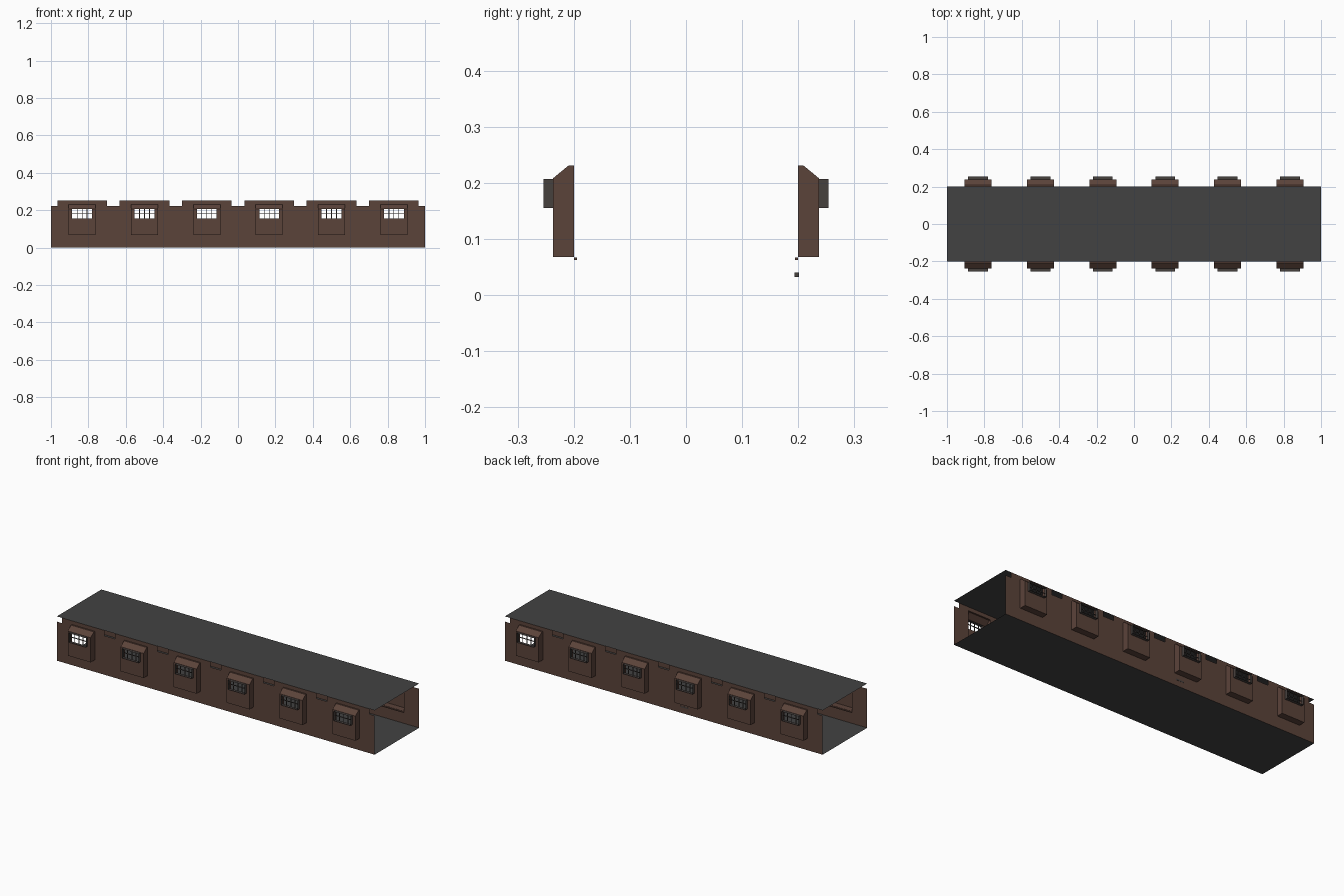
import bpy, bmesh

cube = bpy.data.objects.get("Cube")
if cube:
    bpy.data.objects.remove(cube)


def material(name, colour):
    m = bpy.data.materials.new(name)
    m.use_nodes = True
    m.diffuse_color = (*colour, 1)
    m.node_tree.nodes["Principled BSDF"].inputs["Base Color"].default_value = (*colour, 1)
    return m


BROWN = material("brown_wall", (0.105, 0.056, 0.042))
GREY = material("dark_grey", (0.055, 0.055, 0.055))
FRAME = material("window_grey", (0.062, 0.052, 0.048))

HALF = 0.2             # half the corridor width
TOP, EAVE = 0.252, 0.222
BAY_LOW, BAY_HIGH, BAY_HALF = 0.068, 0.231, 0.072
WIN_LOW, WIN_HIGH, WIN_HALF = 0.155, 0.207, 0.053
BAY_Y, WIN_Y = 0.237, 0.254
TAB_HALF = 0.133       # raised wall sections that carry the roof
BAYS = [(i - 2.5) / 3 for i in range(6)]


def finish(bm, name, mat):
    bmesh.ops.remove_doubles(bm, verts=bm.verts, dist=1e-5)
    bmesh.ops.recalc_face_normals(bm, faces=bm.faces)
    me = bpy.data.meshes.new(name)
    bm.to_mesh(me)
    bm.free()
    me.materials.append(mat)
    ob = bpy.data.objects.new(name, me)
    bpy.context.collection.objects.link(ob)
    return ob


def face(bm, points):
    bm.faces.new([bm.verts.new(p) for p in points])


def cells(bm, xs, zs, y, keep):
    """Grid of upright faces, leaving out the cells that are openings."""
    for x0, x1 in zip(xs, xs[1:]):
        for z0, z1 in zip(zs, zs[1:]):
            if keep((x0 + x1) / 2, (z0 + z1) / 2):
                face(bm, [(x0, y, z0), (x1, y, z0), (x1, y, z1), (x0, y, z1)])


def box(bm, x0, x1, y0, y1, z0, z1):
    made = bmesh.ops.create_cube(bm, size=1)["verts"]
    for v in made:
        v.co = ((x0 + x1) / 2 + v.co.x * (x1 - x0),
                (y0 + y1) / 2 + v.co.y * (y1 - y0),
                (z0 + z1) / 2 + v.co.z * (z1 - z0))


def wall_keep(x, z):
    off = min(abs(x - c) for c in BAYS)
    if z > EAVE and off > TAB_HALF:
        return False
    return not (off < BAY_HALF and BAY_LOW < z < BAY_HIGH)


# Floor and roof sheets
for name, z in (("floor", 0), ("roof", TOP)):
    bm = bmesh.new()
    face(bm, [(-1, -HALF, z), (1, -HALF, z), (1, HALF, z), (-1, HALF, z)])
    finish(bm, name, GREY)

for side, s in (("front", -1), ("back", 1)):
    # Wall with bay openings and notched top
    bm = bmesh.new()
    xs = sorted([-1, 1] + [c + d for c in BAYS
                           for d in (-TAB_HALF, -BAY_HALF, BAY_HALF, TAB_HALF)])
    cells(bm, xs, [0, BAY_LOW, EAVE, BAY_HIGH, TOP], s * HALF, wall_keep)
    finish(bm, side + "_wall", BROWN)

    bays, frames, bars, sills = (bmesh.new() for _ in range(4))
    for c in BAYS:
        # Bay shell: profile swept across, pierced front, closed cheeks
        x0, x1 = c - BAY_HALF, c + BAY_HALF
        profile = [(HALF, BAY_LOW), (BAY_Y, BAY_LOW), (BAY_Y, 0.208),
                   (0.209, BAY_HIGH), (HALF, BAY_HIGH)]
        for i, ((ya, za), (yb, zb)) in enumerate(zip(profile, profile[1:])):
            if i != 1:
                face(bays, [(x0, s * ya, za), (x1, s * ya, za),
                            (x1, s * yb, zb), (x0, s * yb, zb)])
        for x in (x0, x1):
            face(bays, [(x, s * y, z) for y, z in profile])
        cells(bays, [x0, c - WIN_HALF, c + WIN_HALF, x1],
              [BAY_LOW, WIN_LOW, WIN_HIGH, 0.208], s * BAY_Y,
              lambda x, z: abs(x - c) > WIN_HALF or not WIN_LOW < z < WIN_HIGH)

        # Projecting window surround
        w0, w1 = c - WIN_HALF, c + WIN_HALF
        ring = [(w0, WIN_LOW), (w1, WIN_LOW), (w1, WIN_HIGH), (w0, WIN_HIGH)]
        for (xa, za), (xb, zb) in zip(ring, ring[1:] + ring[:1]):
            face(frames, [(xa, s * BAY_Y, za), (xb, s * BAY_Y, zb),
                          (xb, s * WIN_Y, zb), (xa, s * WIN_Y, za)])

        # Glazing bars
        ya, yb = s * 0.238, s * 0.241
        for k in (-1, 0, 1):
            x = c + k * WIN_HALF / 2
            box(bars, x - 0.002, x + 0.002, ya, yb, WIN_LOW, WIN_HIGH)
        mid = (WIN_LOW + WIN_HIGH) / 2
        box(bars, w0, w1, ya, yb, mid - 0.002, mid + 0.002)

        # Inner ledge below the bay
        box(sills, x0, x1, s * 0.194, s * 0.1995, 0.062, 0.067)

    finish(bays, side + "_bays", BROWN)
    finish(frames, side + "_window_surrounds", FRAME)
    finish(bars, side + "_window_bars", FRAME)
    finish(sills, side + "_inner_ledges", BROWN)

# Small vent low in the back wall
bm = bmesh.new()
box(bm, -0.155, -0.105, 0.193, 0.201, 0.032, 0.04)
finish(bm, "wall_vent", FRAME)
